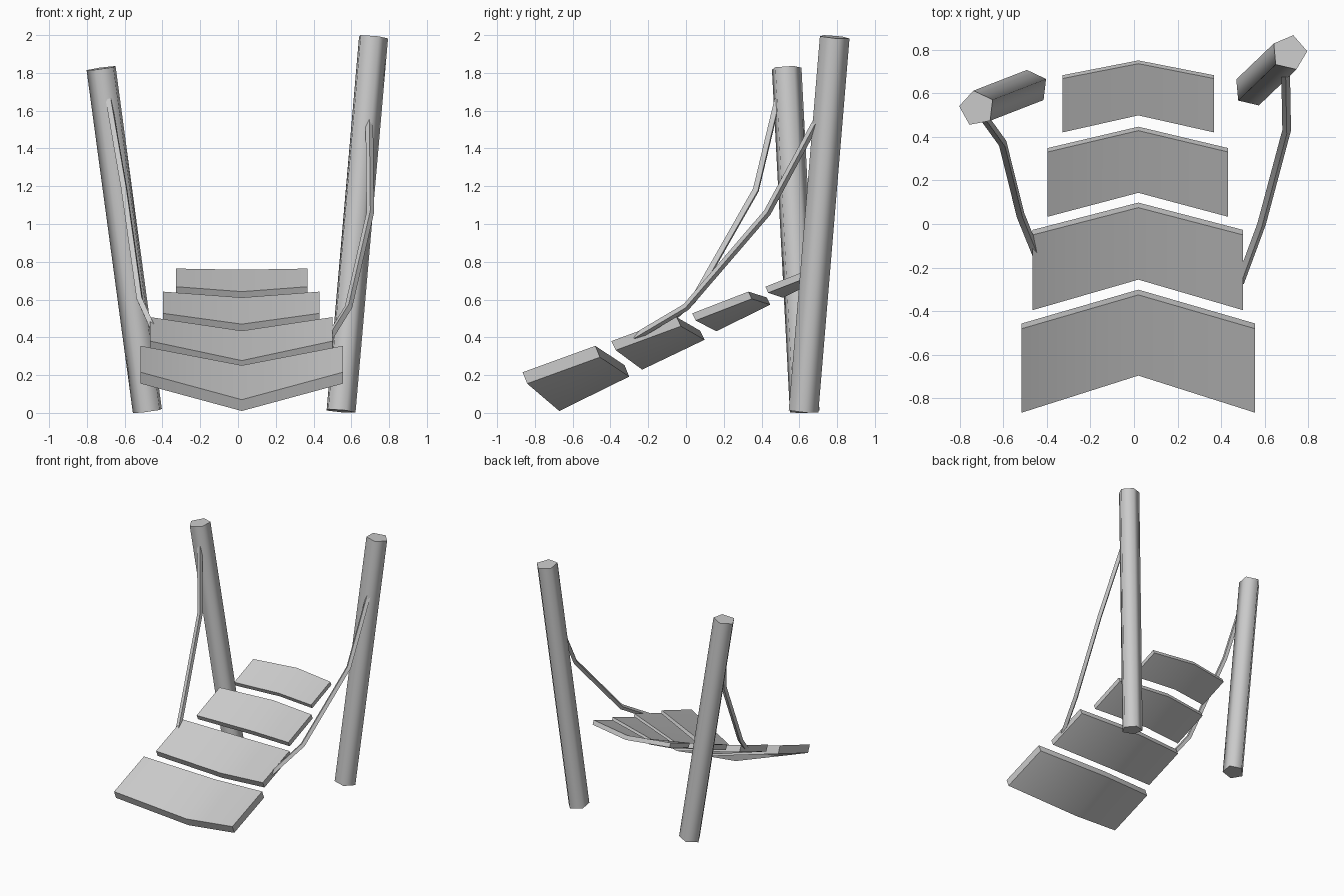
import bpy, math
from mathutils import Vector

if "Cube" in bpy.data.objects:
    bpy.data.objects.remove(bpy.data.objects["Cube"])


def make_mesh(name, verts, faces):
    me = bpy.data.meshes.new(name)
    me.from_pydata(verts, [], faces)
    me.update()
    ob = bpy.data.objects.new(name, me)
    bpy.context.collection.objects.link(ob)
    return ob


def shade(ob, angle):
    bpy.ops.object.select_all(action='DESELECT')
    bpy.context.view_layer.objects.active = ob
    ob.select_set(True)
    bpy.ops.object.shade_smooth_by_angle(angle=math.radians(angle))


# Leaning five-sided post with caps square to its axis
def post(name, bottom, top, start, r=0.083, n=5):
    bottom, top = Vector(bottom), Vector(top)
    q = Vector((0, 0, 1)).rotation_difference(top - bottom)
    angles = [math.radians(start) + math.tau * i / n for i in range(n)]
    ring = [q @ Vector((r * math.cos(a), r * math.sin(a), 0)) for a in angles]
    verts = [bottom + v for v in ring] + [top + v for v in ring]
    faces = [(i, (i + 1) % n, n + (i + 1) % n, n + i) for i in range(n)]
    faces += [tuple(reversed(range(n))), tuple(range(n, 2 * n))]
    shade(make_mesh(name, verts, faces), 80)


# Sagging plank: V-shaped in plan and section, points are (y, z) of the top face
def plank(name, x0, x1, front_out, front_mid, back_out, back_mid, drop, xm=0.02):
    rows = []
    for x, f, b in ((x0, front_out, back_out), (xm, front_mid, back_mid),
                    (x1, front_out, back_out)):
        rows += [(x, *f), (x, *b),
                 (x, b[0] + drop[0], b[1] + drop[1]),
                 (x, f[0] + drop[0], f[1] + drop[1])]
    faces = [(3, 2, 1, 0), (8, 9, 10, 11)]
    for s in (0, 4):
        for i in range(4):
            j = (i + 1) % 4
            faces.append((s + i, s + j, s + 4 + j, s + 4 + i))
    ob = make_mesh(name, rows, [tuple(reversed(f)) for f in faces])
    shade(ob, 40)


# Four-sided rope along a bent path
def rope(name, pts, r=0.02):
    cu = bpy.data.curves.new(name, 'CURVE')
    cu.dimensions = '3D'
    cu.bevel_depth, cu.bevel_resolution, cu.use_fill_caps = r, 0, True
    sp = cu.splines.new('POLY')
    sp.points.add(len(pts) - 1)
    for p, co in zip(sp.points, pts):
        p.co = (*co, 1)
    ob = bpy.data.objects.new(name, cu)
    bpy.context.collection.objects.link(ob)
    bpy.ops.object.select_all(action='DESELECT')
    bpy.context.view_layer.objects.active = ob
    ob.select_set(True)
    bpy.ops.object.convert(target='MESH')
    shade(bpy.context.object, 40)


# Posts
post("left_post", (-0.475, 0.625, 0.01), (-0.72, 0.53, 1.825), 29)
post("right_post", (0.54, 0.62, 0.01), (0.712, 0.785, 1.99), 5)

# Planks, front to back
plank("plank_1", -0.515, 0.555, (-0.865, 0.215), (-0.695, 0.07),
      (-0.48, 0.355), (-0.325, 0.252), (0.024, -0.06))
plank("plank_2", -0.465, 0.50, (-0.395, 0.38), (-0.255, 0.277),
      (-0.05, 0.507), (0.075, 0.435), (0.023, -0.048))
plank("plank_3", -0.397, 0.432, (0.033, 0.527), (0.143, 0.47),
      (0.33, 0.642), (0.428, 0.611), (0.018, -0.038))
plank("plank_4", -0.328, 0.367, (0.42, 0.668), (0.498, 0.642),
      (0.667, 0.764), (0.735, 0.758), (0.015, -0.032))

# Ropes from the posts down to the second plank
rope("left_rope", [(-0.685, 0.485, 1.66), (-0.602, 0.37, 1.18),
                   (-0.52, 0.04, 0.60), (-0.447, -0.14, 0.44)])
rope("right_rope", [(0.695, 0.70, 1.56), (0.70, 0.43, 1.06),
                    (0.585, 0.0, 0.56), (0.485, -0.27, 0.40)])
